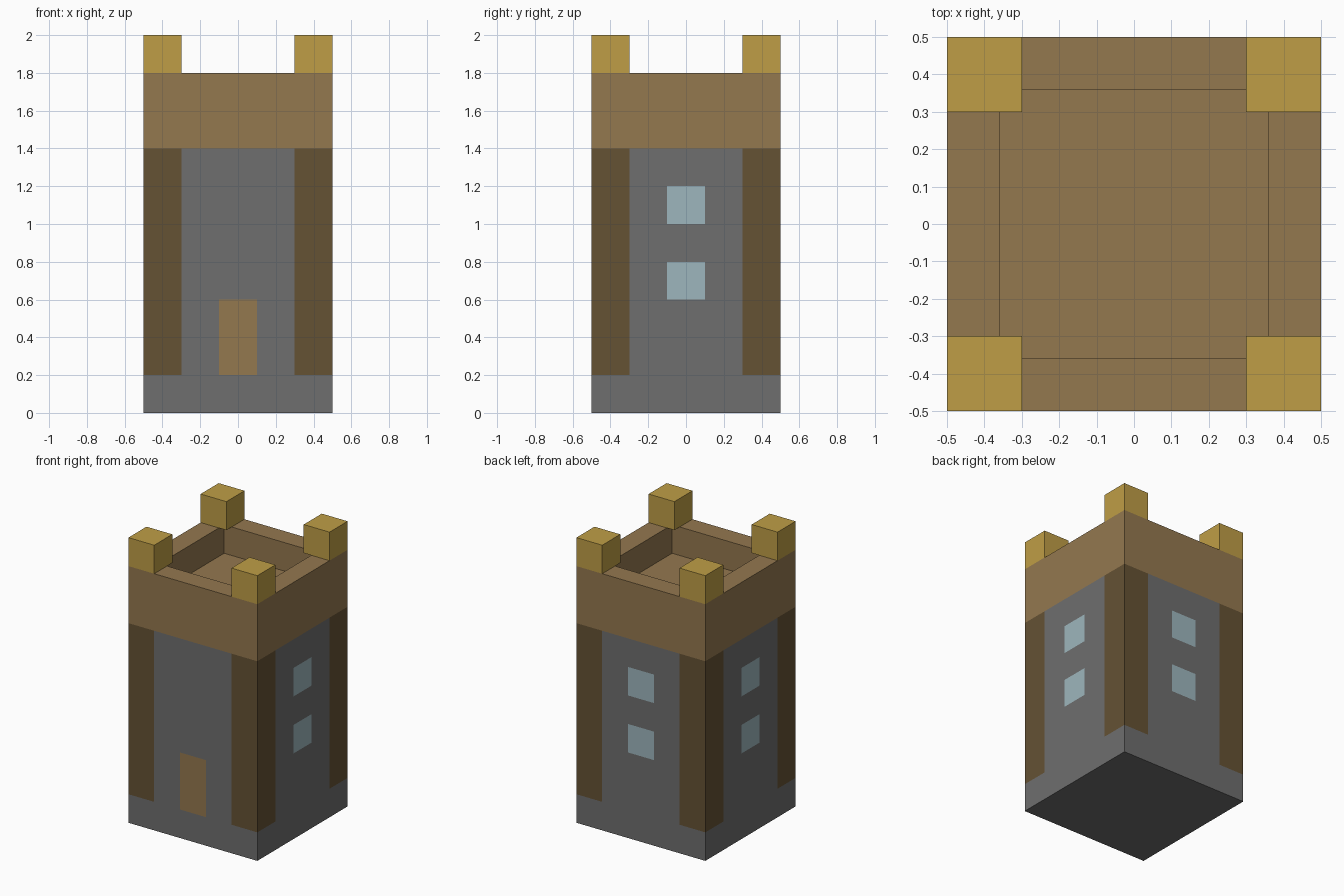
import bpy
import bmesh
from mathutils import Matrix, Vector

cube = bpy.data.objects.get("Cube")
if cube:
    bpy.data.objects.remove(cube, do_unlink=True)


def make_material(name, rgb):
    """Flat material from 8-bit sRGB, stored as linear values."""
    linear = [((c / 255 + 0.055) / 1.055) ** 2.4 for c in rgb]
    mat = bpy.data.materials.new(name)
    mat.use_nodes = True
    mat.diffuse_color = (*linear, 1)
    bsdf = mat.node_tree.nodes["Principled BSDF"]
    bsdf.inputs["Base Color"].default_value = (*linear, 1)
    bsdf.inputs["Roughness"].default_value = 0.9
    return mat


stone = make_material("grey stone", (110, 110, 110))
timber = make_material("dark timber", (101, 82, 52))
wood = make_material("brown wood", (148, 120, 79))
gold = make_material("gold", (191, 158, 70))
glass = make_material("pale blue glass", (157, 182, 189))


def box(low, high):
    """New bmesh box between two corners."""
    low, high = Vector(low), Vector(high)
    bm = bmesh.new()
    bmesh.ops.create_cube(bm, size=1, matrix=Matrix.Translation((low + high) / 2)
                          @ Matrix.Diagonal((*(high - low), 1)))
    return bm


def cut(bm, axis, positions):
    """Slice the mesh across one axis at each position."""
    normal = Vector((0, 0, 0))
    normal[axis] = 1
    for p in positions:
        bmesh.ops.bisect_plane(bm, geom=bm.verts[:] + bm.edges[:] + bm.faces[:],
                               plane_co=normal * p, plane_no=normal)


def drop_faces(bm, direction):
    """Remove hidden faces that look straight up (1) or down (-1)."""
    bm.normal_update()
    hidden = [f for f in bm.faces if f.normal.z * direction > 0.9]
    bmesh.ops.delete(bm, geom=hidden, context='FACES')


def finish(name, bm, mats):
    mesh = bpy.data.meshes.new(name)
    bm.to_mesh(mesh)
    bm.free()
    for m in mats:
        mesh.materials.append(m)
    obj = bpy.data.objects.new(name, mesh)
    bpy.context.collection.objects.link(obj)
    return obj


# Tower walls: corner timbers, door and windows are cut into the flat faces
STONE, TIMBER, DOOR, WINDOW = range(4)
walls = box((-0.5, -0.5, 0), (0.5, 0.5, 1.4))
for axis in (0, 1):
    cut(walls, axis, (-0.3, -0.1, 0.1, 0.3))
cut(walls, 2, (0.2, 0.6, 0.8, 1.0, 1.2))
drop_faces(walls, 1)
for f in walls.faces:
    c = f.calc_center_median()
    if abs(f.normal.z) > 0.5 or c.z < 0.2:
        continue
    across = abs(c.x if abs(f.normal.y) > 0.5 else c.y)
    if across > 0.3:
        f.material_index = TIMBER
    elif across < 0.1:
        if f.normal.y < -0.5:
            f.material_index = DOOR if c.z < 0.6 else STONE
        elif 0.6 < c.z < 0.8 or 1.0 < c.z < 1.2:
            f.material_index = WINDOW
finish("tower_walls", walls, (stone, timber, wood, glass))

# Parapet: solid band with a sunken roof deck
parapet = box((-0.5, -0.5, 1.4), (0.5, 0.5, 1.8))
drop_faces(parapet, -1)
deck = next(f for f in parapet.faces if f.normal.z > 0.9)
bmesh.ops.inset_region(parapet, faces=[deck], thickness=0.2)
rim_edges = bmesh.ops.extrude_discrete_faces(parapet, faces=[deck])
bmesh.ops.translate(parapet, verts=rim_edges["faces"][0].verts[:], vec=(0, 0, -0.2))
bmesh.ops.recalc_face_normals(parapet, faces=parapet.faces[:])
finish("parapet", parapet, (wood,))

# Corner battlements
for side, sx in (("left", 1), ("right", -1)):
    for end, sy in (("front", -1), ("back", 1)):
        x, y = 0.4 * sx, 0.4 * sy
        block = box((x - 0.1, y - 0.1, 1.8), (x + 0.1, y + 0.1, 2.0))
        drop_faces(block, -1)
        finish(f"battlement_{end}_{side}", block, (gold,))
